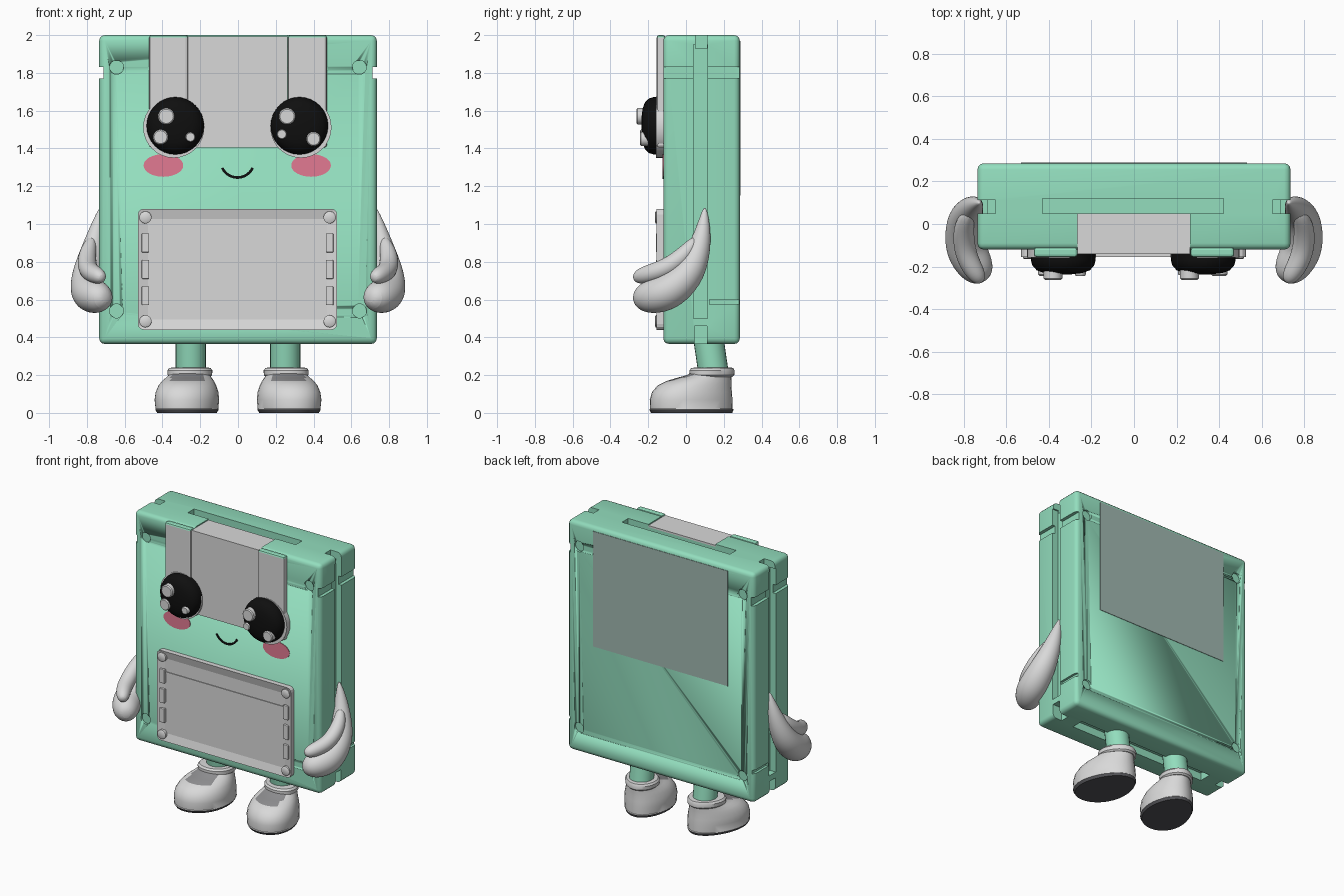
import bpy, bmesh, math
from mathutils import Vector

if "Cube" in bpy.data.objects:
    bpy.data.objects.remove(bpy.data.objects["Cube"])

def mat(name, r, g, b):
    m = bpy.data.materials.new(name)
    lin = [((c / 255 + 0.055) / 1.055) ** 2.4 for c in (r, g, b)]
    m.diffuse_color = (*lin, 1)
    m.use_nodes = True
    m.node_tree.nodes["Principled BSDF"].inputs["Base Color"].default_value = m.diffuse_color
    return m

GREEN = mat("mint green", 147, 222, 190)
GREY = mat("light grey", 217, 217, 217)
BLACK = mat("black", 15, 15, 15)
PINK = mat("cheek pink", 226, 122, 146)
SOLE = mat("sole grey", 84, 84, 88)
TONGUE = mat("tongue grey", 142, 142, 144)
PANEL = mat("back panel grey green", 160, 184, 176)

def finish(name, bm, *mats, smooth=True):
    bmesh.ops.recalc_face_normals(bm, faces=bm.faces)
    for f in bm.faces:
        f.smooth = smooth
    for e in bm.edges:
        e.smooth = e.calc_face_angle(0) < 0.6
    me = bpy.data.meshes.new(name)
    bm.to_mesh(me)
    bm.free()
    ob = bpy.data.objects.new(name, me)
    bpy.context.collection.objects.link(ob)
    for m in mats:
        me.materials.append(m)
    return ob

def box_bm(x, y, z, bevel=0, seg=2):
    bm = bmesh.new()
    bmesh.ops.create_cube(bm, size=1)
    for v in bm.verts:
        v.co = [(a + b) / 2 + c * (b - a) for c, (a, b) in zip(v.co, (x, y, z))]
    if bevel:
        bmesh.ops.bevel(bm, geom=bm.edges[:], offset=bevel, segments=seg, profile=0.5, affect='EDGES')
    return bm

def box(name, x, y, z, m, bevel=0):
    return finish(name, box_bm(x, y, z, bevel), m, smooth=False)

def loft(rings):
    bm = bmesh.new()
    vs = [[bm.verts.new(p) for p in r] for r in rings]
    n = len(vs[0])
    for a, b in zip(vs, vs[1:]):
        for i in range(n):
            bm.faces.new((a[i], a[(i + 1) % n], b[(i + 1) % n], b[i]))
    bm.faces.new(vs[0])
    bm.faces.new(vs[-1])
    return bm

ANG = [2 * math.pi * i / 32 for i in range(32)]

def disc(name, cx, cz, profile, m, sx=1, sz=1):
    """Turned shape around the y axis, profile of (radius, y)."""
    return finish(name, loft([[(cx + sx * r * math.cos(t), y, cz + sz * r * math.sin(t)) for t in ANG]
                              for r, y in profile]), m)

def tube(name, pts, m, n=12, sub=2):
    """Round limb through points (x, y, z, radius)."""
    P = [Vector(p[:3]) for p in pts]
    rings = []
    for i, p in enumerate(P):
        d = P[min(i + 1, len(P) - 1)] - P[max(i - 1, 0)]
        u = d.cross(Vector((1, 0, 0))).normalized()
        w = d.cross(u).normalized()
        r = pts[i][3]
        rings.append([p + r * (math.cos(2 * math.pi * k / n) * u + math.sin(2 * math.pi * k / n) * w)
                      for k in range(n)])
    ob = finish(name, loft(rings), m)
    if sub:
        ob.modifiers.new("smooth", 'SUBSURF').levels = sub
        ob.modifiers["smooth"].render_levels = sub
    return ob

# cartridge body with grooves, notches, slots and screw wells cut in
body = finish("body", box_bm((-.735, .735), (-.12, .285), (.365, 2), .03, 3), GREEN)
cutters = []
for s in (-1, 1):
    def sx(a, b):
        return tuple(sorted((s * a, s * b)))
    cutters += [
        box("cut_side_groove", sx(.69, .9), (.04, .115), (.5, 1.95), GREEN),
        box("cut_top_notch", sx(.65, .9), (.05, .112), (1.93, 2.2), GREEN),
        box("cut_side_notch", sx(.712, .9), (-.3, .5), (1.77, 1.83), GREEN),
        box("cut_low_notch", sx(.718, .9), (.125, .5), (.575, .6), GREEN),
        box("cut_foot_notch", sx(.66, .9), (.045, .11), (.2, .46), GREEN)]
    for z in (.54, 1.83):
        for y in (-.12, .285):
            cutters.append(disc("cut_screw", s * .643, z, [(.037, y - .015), (.037, y + .015)], GREEN))
cutters += [box("cut_top_slot", (-.43, .42), (.05, .12), (1.93, 2.2), GREEN),
            box("cut_shutter_recess", (-.266, .262), (-.3, .06), (1.98, 2.2), GREEN),
            box("cut_bottom_slot", (-.55, .55), (.03, .12), (.2, .42), GREEN)]
for c in cutters:
    md = body.modifiers.new("cut", 'BOOLEAN')
    md.operation, md.solver, md.object = 'DIFFERENCE', 'EXACT', c
bpy.context.view_layer.update()
cut_mesh = bpy.data.meshes.new_from_object(body.evaluated_get(bpy.context.evaluated_depsgraph_get()))
body.modifiers.clear()
body.data = cut_mesh
for c in cutters:
    bpy.data.objects.remove(c)

# sliding shutter: grey centre wrapping over the top, raised side strips with green tops
box("shutter_centre", (-.266, .262), (-.142, -.11), (1.405, 1.992), GREY)
box("shutter_top", (-.266, .262), (-.142, .05), (1.975, 1.992), GREY)
for s, name in ((-1, "left"), (1, "right")):
    bm = box_bm(sorted((s * .265, s * .47)), (-.155, -.11), (1.405, 2), .012)
    bm.normal_update()
    for f in bm.faces:
        f.material_index = 1 if f.normal.z > .3 and f.calc_center_median().z > 1.9 else 0
    finish("shutter_strip_" + name, bm, GREY, GREEN, smooth=False)

# front label: frame with sunk centre, fold ridge, side clips and rivets
bm = box_bm((-.53, .525), (-.155, -.11), (.44, 1.08))
bmesh.ops.bevel(bm, geom=[e for e in bm.edges if abs(e.verts[0].co.y - e.verts[1].co.y) > .01],
                offset=.03, segments=3, profile=.5, affect='EDGES')
bm.normal_update()
front = [f for f in bm.faces if f.normal.y < -.9]
bmesh.ops.inset_region(bm, faces=front, thickness=.055)
bmesh.ops.translate(bm, verts=front[0].verts[:], vec=(0, .014, 0))
finish("label_frame", bm, GREY, smooth=False)
box("label_ridge", (-.475, .47), (-.146, -.135), (.92, .932), GREY)
for x in (-.49, .485):
    for z in (.485, 1.035):
        disc("label_rivet", x, z, [(.032, -.12), (.032, -.16), (.024, -.165)], GREY)
    for z in (.62, .76, .9):
        box("label_clip", (x - .02, x + .02), (-.16, -.13), (z - .05, z + .05), GREY, .004)

# back panel
box("back_panel", (-.53, .53), (.28, .288), (1.15, 1.97), PANEL)

# eyes with grey rims and highlights
for cx, spots in ((-.332, ((-.048, .05, .044, -.262), (-.078, -.06, .04, -.243), (.08, -.06, .026, -.243))),
                  (.325, ((-.065, .05, .044, -.262), (-.093, -.045, .026, -.24), (.075, -.07, .038, -.243)))):
    disc("eye_rim", cx + math.copysign(.008, cx), 1.512, [(.162, -.115), (.162, -.158)], GREY)
    disc("eye", cx, 1.52, [(.152, -.12), (.152, -.17), (.145, -.195), (.125, -.217), (.09, -.23), (.04, -.236)], BLACK)
    for dx, dz, r, y in spots:
        disc("eye_highlight", cx + dx, 1.52 + dz, [(r, -.2), (r, y + .006), (r * .85, y)], GREY)

# cheeks and smile as thin plates
for cx in (-.395, .387):
    disc("cheek", cx, 1.31, [(1, -.118), (1, -.124)], PINK, .105, .06)
arc = [math.radians(205 + 130 * i / 16) for i in range(17)]
smile = [(-.003 + r * math.cos(a), 1.335 + r * math.sin(a)) for r, aa in ((.096, arc), (.082, arc[::-1])) for a in aa]
finish("smile", loft([[(x, y, z) for x, z in smile] for y in (-.118, -.124)]), BLACK, smooth=False)

def shoe_ring(s, z, yf, yb, hw):
    """Egg outline, wider and turned outward at the toe."""
    ring = []
    for t in ANG:
        y = (yf + yb) / 2 - (yb - yf) / 2 * math.cos(t)
        w = hw * math.sin(t) * (1 + .12 * math.cos(t))
        ring.append((s * (.258 + .13 * (.1 - y) + w), y, z))
    return ring

for s, side in ((-1, "left"), (1, "right")):
    # arms with a palm and a thumb
    tube("arm_" + side, [(s * x, y, z, r) for x, y, z, r in (
        (.725, .10, 1.09, .008), (.742, .095, 1.0, .035), (.765, .075, .88, .062), (.795, .03, .75, .085),
        (.795, -.06, .66, .1), (.785, -.13, .625, .1), (.745, -.2, .612, .092), (.71, -.245, .61, .065),
        (.695, -.265, .612, .025))], GREY)
    tube("thumb_" + side, [(s * x, y, z, r) for x, y, z, r in (
        (.77, .06, .93, .025), (.80, 0, .84, .05), (.80, -.1, .765, .054), (.775, -.18, .74, .052),
        (.735, -.245, .722, .045), (.715, -.275, .712, .02))], GREY)
    # legs
    tube("leg_" + side, [(s * .25, .115, .42, .08), (s * .25, .15, .18, .08)], GREEN, 24, 0)
    # shoes with dark sole and grey tongue
    bm = loft([shoe_ring(s, *r) for r in (
        (0, -.185, .245, .155), (.018, -.195, .252, .165), (.022, -.19, .247, .163), (.07, -.192, .246, .168),
        (.11, -.18, .243, .163), (.145, -.15, .24, .15), (.168, -.105, .24, .136), (.185, -.05, .24, .12),
        (.2, .005, .24, .108), (.215, .03, .24, .1))])
    for f in bm.faces:
        c = f.calc_center_median()
        if c.z < .019:
            f.material_index = 1
        elif c.z > .176 and c.y < .05 and abs(abs(c.x) - .27) < .085:
            f.material_index = 2
    finish("shoe_" + side, bm, GREY, SOLE, TONGUE)
    finish("shoe_collar_" + side, loft([shoe_ring(s, *r) for r in (
        (.19, .03, .245, .105), (.2, .018, .256, .116), (.225, .018, .257, .118),
        (.238, .028, .25, .108), (.24, .05, .235, .09))]), GREY)
